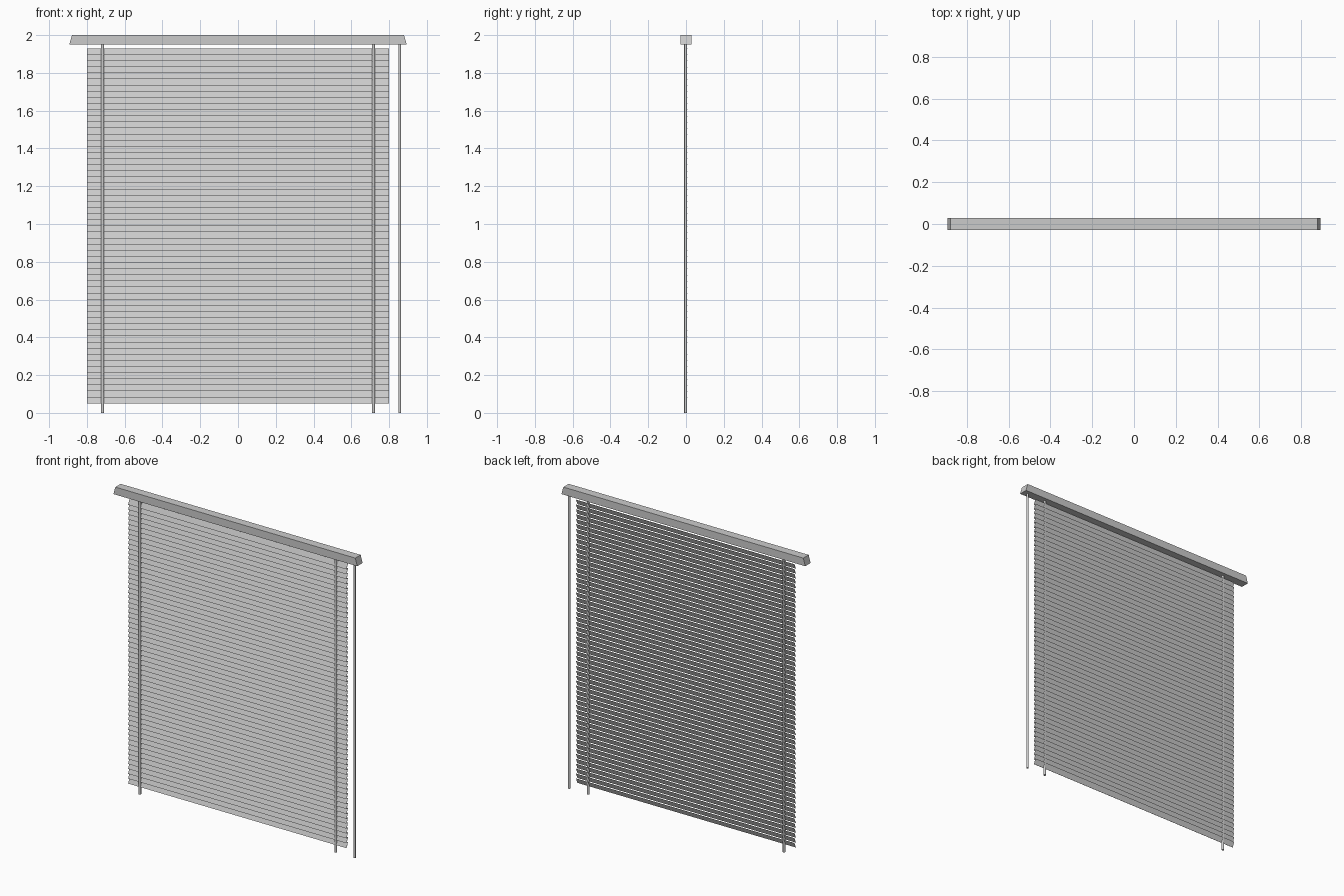
import bpy, bmesh, math
from mathutils import Vector

if "Cube" in bpy.data.objects:
    bpy.data.objects.remove(bpy.data.objects["Cube"])


def prism(name, profile, offset):
    """Extrude a planar polygon along an offset into a closed solid."""
    bm = bmesh.new()
    face = bm.faces.new([bm.verts.new(p) for p in profile])
    ext = bmesh.ops.extrude_face_region(bm, geom=[face])
    moved = [g for g in ext["geom"] if isinstance(g, bmesh.types.BMVert)]
    bmesh.ops.translate(bm, verts=moved, vec=Vector(offset))
    bmesh.ops.recalc_face_normals(bm, faces=bm.faces)
    mesh = bpy.data.meshes.new(name)
    bm.to_mesh(mesh)
    bm.free()
    obj = bpy.data.objects.new(name, mesh)
    bpy.context.collection.objects.link(obj)
    return obj


def rod(name, x, y, radius, z0, z1):
    """Thin upright rod, smooth around its side."""
    bpy.ops.mesh.primitive_cylinder_add(vertices=12, radius=radius, depth=z1 - z0,
                                        location=(x, y, (z0 + z1) / 2))
    obj = bpy.context.object
    obj.name = name
    bpy.ops.object.shade_smooth_by_angle(angle=math.radians(40))
    return obj


# Head rail with slanted ends
D = 0.028
prism("head_rail", [(-0.893, -D, 1.95), (0.893, -D, 1.95),
                    (0.879, -D, 2.0), (-0.879, -D, 2.0)], (0, 2 * D, 0))

# Closed slats: lower edge forward, upper edge back, overlapping slightly
COUNT, BOTTOM, TOP, HEIGHT = 58, 0.05, 1.93, 0.034
pitch = (TOP - BOTTOM - HEIGHT) / (COUNT - 1)
slat = prism("slats", [(-0.8, -0.007, BOTTOM), (-0.8, -0.006, BOTTOM),
                       (-0.8, 0.008, BOTTOM + HEIGHT), (-0.8, 0.007, BOTTOM + HEIGHT)],
             (1.6, 0, 0))
array = slat.modifiers.new("stack", "ARRAY")
array.count = COUNT
array.use_relative_offset = False
array.use_constant_offset = True
array.constant_offset_displace = (0, 0, pitch)

# Ladder cords through the slats
for side, label in ((-1, "left"), (1, "right")):
    rod(f"ladder_cord_{label}", side * 0.717, -0.002, 0.008, 0.0, 1.95)

# Tilt wand hanging beside the slats
rod("tilt_wand", 0.856, -0.002, 0.0075, 0.0, 1.95)
